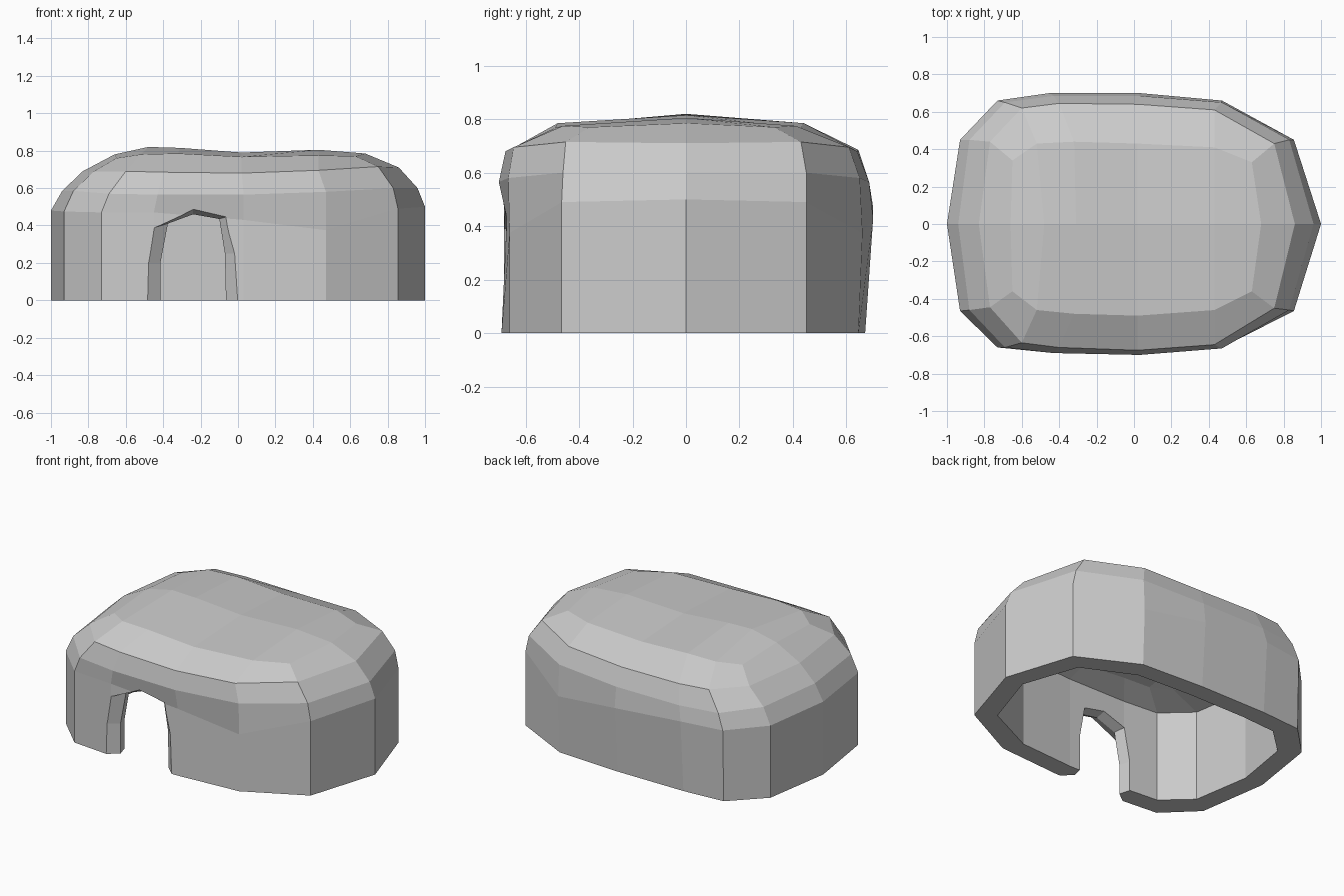
import bpy, bmesh

if "Cube" in bpy.data.objects:
    bpy.data.objects.remove(bpy.data.objects["Cube"])

# Eight stations from the left end to the right end: x, back y, front y, z
BASE = [(-1, 0, 0, 0), (-.93, .45, .465, 0), (-.73, .65, .66, 0), (-.45, .67, .685, 0),
        (.03, .67, .69, 0), (.47, .645, .66, 0), (.855, .45, .465, 0), (1, 0, 0, 0)]
WALL = [(-1, 0, 0, .48), (-.93, .45, .465, .475), (-.73, .66, .66, .47), (-.45, .70, .68, .47),
        (.03, .70, .67, .43), (.47, .66, .66, .375), (.855, .45, .465, .49), (1, 0, 0, .50)]
CURVE = [(-.94, 0, 0, .585), (-.88, .45, .46, .585), (-.69, .65, .66, .57), (-.43, .685, .69, .565),
         (.03, .685, .70, .565), (.47, .65, .665, .58), (.83, .45, .46, .60), (.96, 0, 0, .60)]
SHOULDER = [(-.83, 0, 0, .69), (-.77, .44, .445, .69), (-.6, .62, .635, .69), (-.4, .645, .66, .685),
            (.02, .64, .675, .68), (.43, .61, .645, .695), (.75, .43, .45, .715), (.86, 0, 0, .71)]
ROOF = [(-.66, 0, 0, .78), (-.65, .34, .36, .76), (-.52, .43, .46, .78), (-.32, .44, .48, .785),
        (.02, .43, .49, .767), (.43, .41, .46, .775), (.63, .33, .36, .77), (.68, 0, 0, .785)]
RIDGE = [(-.48, .82), (-.31, .815), (.02, .79), (.43, .805)]

# The room inside: upright walls and a shallow ceiling
ROOM_FLOOR = [(x * .87, b * .82, f * .82, 0) for x, b, f, z in BASE]
ROOM_TOP = [(x * .87, b * .82, f * .82, .60) for x, b, f, z in BASE]
ROOM_CEILING = [(x * .9, b * .9, f * .9, z - .12) for x, b, f, z in ROOF]
ROOM_RIDGE = [(x * .9, z - .12) for x, z in RIDGE]


def skin(bm, sections, ridge_line):
    """Loft the closed rings and cap them with panels meeting on a ridge."""
    rings = []
    for ring in sections:
        pts = [(x, -f, z) for x, b, f, z in ring]
        pts += [(x, b, z) for x, b, f, z in ring[-2:0:-1]]
        rings.append([bm.verts.new(p) for p in pts])
    for lo, hi in zip(rings, rings[1:]):
        for i in range(14):
            j = (i + 1) % 14
            bm.faces.new([lo[i], lo[j], hi[j], hi[i]])
    top = rings[-1]
    ridge = [bm.verts.new((x, 0, z)) for x, z in ridge_line]
    for k in range(3):
        bm.faces.new([top[k + 2], top[k + 3], ridge[k + 1], ridge[k]])
        bm.faces.new([ridge[k], ridge[k + 1], top[11 - k], top[12 - k]])
    bm.faces.new([top[0], top[1], top[2], ridge[0]])
    bm.faces.new([top[0], ridge[0], top[12], top[13]])
    bm.faces.new([top[5], top[6], top[7], ridge[3]])
    bm.faces.new([ridge[3], top[7], top[8], top[9]])
    return rings[0]


def finish(bm, name):
    bmesh.ops.recalc_face_normals(bm, faces=bm.faces)
    me = bpy.data.meshes.new(name)
    bm.to_mesh(me)
    bm.free()
    ob = bpy.data.objects.new(name, me)
    bpy.context.collection.objects.link(ob)
    return ob


# Hollow hut with a rim round the open underside
bm = bmesh.new()
outer = skin(bm, (BASE, WALL, CURVE, SHOULDER, ROOF), RIDGE)
inner = skin(bm, (ROOM_FLOOR, ROOM_TOP, ROOM_CEILING), ROOM_RIDGE)
for i in range(14):
    j = (i + 1) % 14
    bm.faces.new([outer[j], outer[i], inner[i], inner[j]])
hut = finish(bm, "hut_shell")

# Doorway cutter: bevelled outside, narrowest inside the wall, bevelled again into the room
OUTSIDE = [(-.495, -.1), (-.49, .2), (-.46, .385), (-.24, .49), (-.05, .45), (-.005, .25), (0, -.1)]
THROAT = [(-.415, -.1), (-.415, .2), (-.375, .41), (-.24, .46), (-.10, .435), (-.07, .25), (-.062, -.1)]
INSIDE = [(-.435, -.1), (-.435, .2), (-.395, .42), (-.24, .475), (-.09, .445), (-.055, .25), (-.05, -.1)]
bm = bmesh.new()
loops = [[bm.verts.new((x, y, z)) for x, z in prof]
         for prof, y in ((OUTSIDE, -.8), (OUTSIDE, -.69), (THROAT, -.63), (INSIDE, -.565), (INSIDE, -.35))]
for a, b in zip(loops, loops[1:]):
    for i in range(7):
        j = (i + 1) % 7
        bm.faces.new([a[i], a[j], b[j], b[i]])
bm.faces.new(loops[0])
bm.faces.new(loops[-1][::-1])
cutter = finish(bm, "doorway_cutter")
cutter.hide_render = True
cutter.display_type = 'WIRE'

mod = hut.modifiers.new("doorway", 'BOOLEAN')
mod.operation = 'DIFFERENCE'
mod.solver = 'EXACT'
mod.object = cutter
